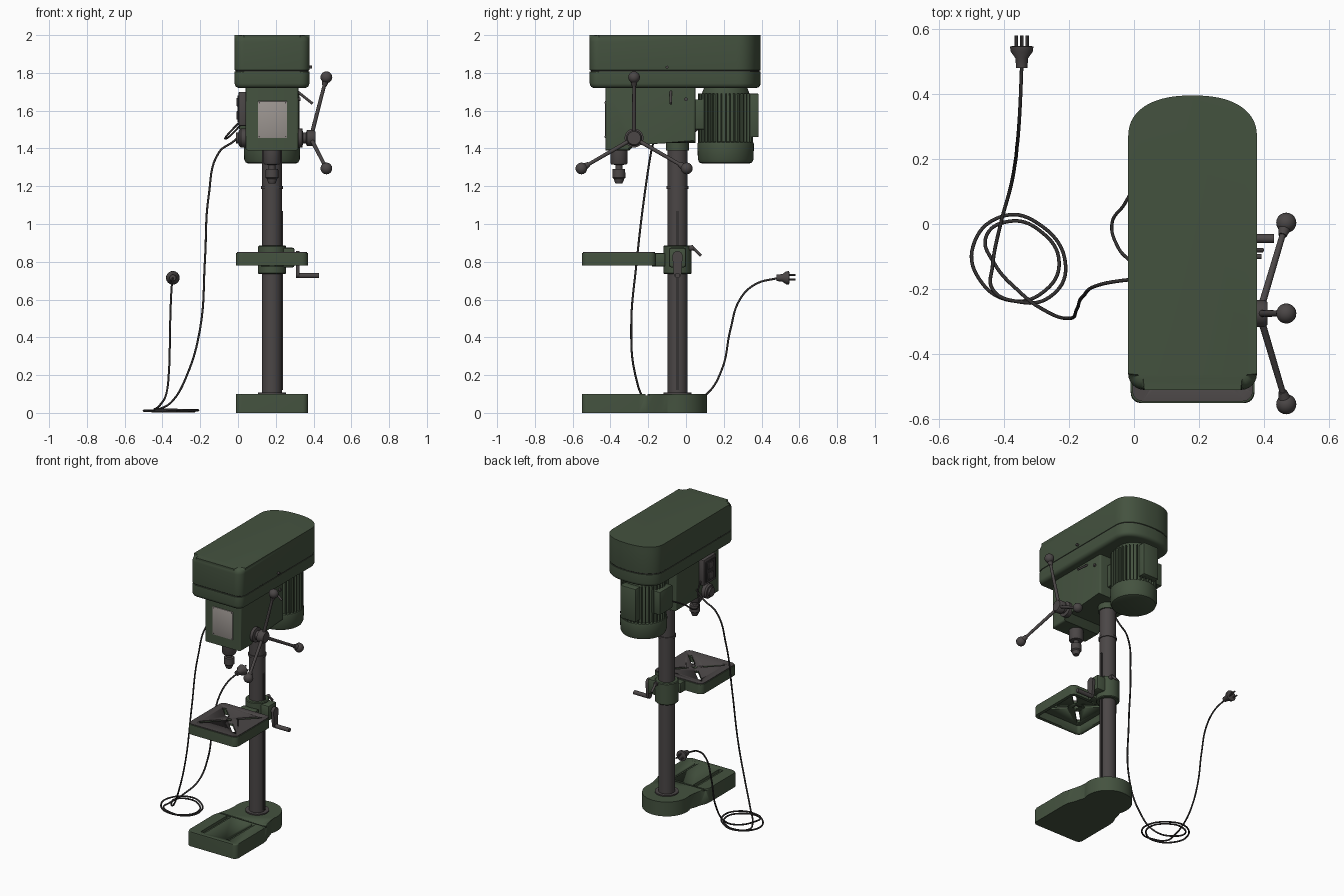
import bpy, bmesh
from math import sin, cos, pi, radians
from mathutils import Vector, Matrix

if "Cube" in bpy.data.objects:
    bpy.data.objects.remove(bpy.data.objects["Cube"])


def material(name, rgb):
    m = bpy.data.materials.new(name)
    m.use_nodes = True
    m.diffuse_color = (*rgb, 1)
    bsdf = m.node_tree.nodes["Principled BSDF"]
    bsdf.inputs["Base Color"].default_value = (*rgb, 1)
    bsdf.inputs["Roughness"].default_value = 0.6
    return m


GREEN = material("dark green paint", (.058, .085, .05))
GREY = material("dark grey metal", (.07, .062, .062))
PALE = material("pale plate", (.33, .3, .28))
BLACK = material("black cable", (.035, .032, .032))
CX, COL = .18, -.045          # column axis


def add(name, bm, mat):
    bmesh.ops.recalc_face_normals(bm, faces=bm.faces)
    me = bpy.data.meshes.new(name)
    bm.to_mesh(me)
    bm.free()
    me.materials.append(mat)
    me.shade_smooth()
    me.set_sharp_from_angle(angle=radians(35))
    ob = bpy.data.objects.new(name, me)
    bpy.context.scene.collection.objects.link(ob)
    return ob


def prism(name, outline, z0, z1, mat, top=0, bottom=0, matrix=None):
    """Extrude a flat outline, with optional rounded top and bottom rims."""
    bm = bmesh.new()
    lo = [bm.verts.new((x, y, z0)) for x, y in outline]
    hi = [bm.verts.new((x, y, z1)) for x, y in outline]
    caps = [(bm.faces.new(hi), top), (bm.faces.new(lo[::-1]), bottom)]
    n = len(lo)
    for i in range(n):
        j = (i + 1) % n
        bm.faces.new((lo[i], lo[j], hi[j], hi[i]))
    for face, size in caps:
        if size:
            bmesh.ops.bevel(bm, geom=list(face.edges), offset=size, segments=4,
                            profile=.5, affect='EDGES')
    if matrix:
        bm.transform(matrix)
    return add(name, bm, mat)


def arc(cx, cy, r, a0, a1, n=6):
    return [(cx + r * cos(radians(a0 + (a1 - a0) * i / n)),
             cy + r * sin(radians(a0 + (a1 - a0) * i / n))) for i in range(n + 1)]


def rounded(x0, x1, y0, y1, r):
    return (arc(x1 - r, y0 + r, r, -90, 0) + arc(x1 - r, y1 - r, r, 0, 90)
            + arc(x0 + r, y1 - r, r, 90, 180) + arc(x0 + r, y0 + r, r, 180, 270))


def box(name, x0, x1, y0, y1, z0, z1, mat, bevel=.006):
    bm = bmesh.new()
    bmesh.ops.create_cube(bm, size=1)
    bm.transform(Matrix.Translation(((x0 + x1) / 2, (y0 + y1) / 2, (z0 + z1) / 2))
                 @ Matrix.Diagonal((x1 - x0, y1 - y0, z1 - z0, 1)))
    if bevel:
        bmesh.ops.bevel(bm, geom=bm.edges[:], offset=bevel, segments=2,
                        profile=.5, affect='EDGES')
    return add(name, bm, mat)


def lathe(name, origin, axis, profile, mat, n=32):
    """Turn (radius, distance) pairs about an axis, closed at both ends."""
    bm = bmesh.new()
    rings = [[bm.verts.new((r * cos(2 * pi * i / n), r * sin(2 * pi * i / n), t))
              for i in range(n)] for r, t in profile]
    for a, b in zip(rings, rings[1:]):
        for i in range(n):
            j = (i + 1) % n
            bm.faces.new((a[i], a[j], b[j], b[i]))
    bm.faces.new(rings[0][::-1])
    bm.faces.new(rings[-1])
    turn = Vector(axis).to_track_quat('Z', 'Y').to_matrix().to_4x4()
    bm.transform(Matrix.Translation(origin) @ turn)
    return add(name, bm, mat)


def rod(name, p, q, r, mat, r2=None, n=20):
    d = Vector(q) - Vector(p)
    return lathe(name, p, d, [(r, 0), (r2 or r, d.length)], mat, n)


def ball(name, p, r, mat):
    bm = bmesh.new()
    bmesh.ops.create_uvsphere(bm, u_segments=20, v_segments=12, radius=r)
    bm.transform(Matrix.Translation(p))
    return add(name, bm, mat)


def cable(name, points, r):
    cu = bpy.data.curves.new(name, 'CURVE')
    cu.dimensions = '3D'
    cu.bevel_depth, cu.bevel_resolution, cu.resolution_u = r, 2, 8
    cu.use_fill_caps = True
    sp = cu.splines.new('BEZIER')
    sp.bezier_points.add(len(points) - 1)
    for b, p in zip(sp.bezier_points, points):
        b.co = p
        b.handle_left_type = b.handle_right_type = 'AUTO'
    cu.materials.append(BLACK)
    ob = bpy.data.objects.new(name, cu)
    bpy.context.scene.collection.objects.link(ob)


def cut(target, cutters):
    for c in cutters:
        m = target.modifiers.new("cut", 'BOOLEAN')
        m.operation, m.object, m.solver = 'DIFFERENCE', c, 'EXACT'
    bpy.context.view_layer.update()
    done = target.evaluated_get(bpy.context.evaluated_depsgraph_get())
    me = bpy.data.meshes.new_from_object(done)
    target.modifiers.clear()
    target.data = me


def discard(objects):
    for o in objects:
        bpy.data.objects.remove(o)


# Base: square front blending into a round foot, with two long slots
half = (arc(.16, -.52, .03, -90, 0) + [(.19, -.25), (.185, -.21), (.168, -.17), (.158, -.13)]
        + arc(0, COL, .156, -20, 90, 12))
outline = [(CX + x, y) for x, y in half] + [(CX - x, y) for x, y in half[-2::-1]]
base = prism("base", outline, 0, .1, GREEN, top=.008)
slots = [box("slot_cutter", CX + s * .095 - .016, CX + s * .095 + .016, -.51, -.22, .08, .15,
             GREEN, 0) for s in (-1, 1)]
slots.append(box("step_cutter", -.1, .5, -.215, -.205, .092, .15, GREEN, 0))
cut(base, slots)
discard(slots)

# Column, collars and rack
rod("column", (CX, COL, .09), (CX, COL, 1.45), .052, GREY, n=40)
rod("column_foot_ring", (CX, COL, .09), (CX, COL, .108), .075, GREY, n=40)
rod("column_ring", (CX, COL, 1.185), (CX, COL, 1.2), .058, GREY, n=40)
rod("column_socket", (CX, COL, 1.39), (CX, COL, 1.46), .06, GREEN, n=40)
box("rack", .22, .238, COL - .009, COL + .009, .12, 1.07, BLACK, 0)

# Table: hollow tray with a grey top, diagonal slots and a centre hole
table = prism("table", rounded(-.01, .37, -.55, -.16, .035), .78, .847, GREEN, top=.004)
table_top = prism("table_top", rounded(-.005, .365, -.545, -.165, .032), .843, .852, GREY)
TY = -.355
hollow = prism("hollow_cutter", rounded(.012, .348, -.528, -.182, .02), .7, .832, GREEN)
cuts = [rod("hole_cutter", (CX, TY, .7), (CX, TY, .9), .016, GREY)]
for k in range(4):
    turn = Matrix.Translation((CX, TY, 0)) @ Matrix.Rotation(pi / 4 + k * pi / 2, 4, 'Z')
    cuts.append(prism("slot_cutter", rounded(.05, .19, -.012, .012, .011), .7, .9, GREY,
                      matrix=turn))
cut(table, [hollow] + cuts)
cut(table_top, cuts)
discard([hollow] + cuts)

# Table bracket, arm, crank and clamp lever
lathe("bracket", (CX, COL, .735), (0, 0, 1),
      [(.07, 0), (.075, .005), (.075, .145), (.07, .15)], GREEN)
rod("table_arm", (CX, -.18, .81), (CX, COL, .81), .036, GREEN)
box("arm_block", CX - .06, CX + .06, -.165, -.11, .775, .845, GREEN)
box("gear_box", .2, .30, COL - .045, COL + .045, .77, .875, GREEN, .012)
rod("crank_shaft", (.29, COL, .83), (.325, COL, .83), .02, GREY)
stand = Matrix.Translation((.307, COL, 0)) @ Matrix(
    ((0, 0, 1, 0), (1, 0, 0, 0), (0, 1, 0, 0), (0, 0, 0, 1)))
prism("crank_arm", arc(0, .83, .027, 0, 180, 8) + arc(0, .735, .02, 180, 360, 8), 0, .018,
      GREY, matrix=stand)
rod("crank_handle", (.32, COL, .727), (.43, COL, .727), .014, GREY)
rod("clamp_bolt", (.21, .01, .87), (.21, .04, .875), .014, GREY)
rod("clamp_lever", (.21, .03, .88), (.21, .08, .832), .008, GREY)

# Head casting: side profile extruded across, with a front plate
side = [(-.425, 1.39), (-.3, 1.39), (-.26, 1.43), (.05, 1.43), (.05, 1.74), (-.425, 1.74)]
across = Matrix(((0, 0, 1, 0), (1, 0, 0, 0), (0, 1, 0, 0), (0, 0, 0, 1)))
prism("head", side, .04, .32, GREEN, .012, .012, across)
box("front_plate", .105, .26, -.43, -.42, 1.455, 1.65, PALE, .002)
for x in (.113, .252):
    for z in (1.463, 1.642):
        rod("plate_screw", (x, -.432, z), (x, -.42, z), .004, GREY, n=8)

# Belt cover in two halves with a seam
hw = .198
cover = (arc(CX + hw - .05, -.46, .05, -90, 0)
         + [(CX + hw * cos(a) ** .85, .265 + .13 * sin(a) ** .85)
            for a in [pi / 2 * i / 14 for i in range(14)]])
cover = cover + [(CX, .395)] + [(2 * CX - x, y) for x, y in cover[::-1]]
prism("belt_cover_lower", cover, 1.72, 1.807, GREEN, .004, .025)
prism("belt_cover_seam", [(CX + (x - CX) * .98, y * .985) for x, y in cover], 1.8, 1.82, BLACK)
prism("belt_cover_upper", cover, 1.813, 2, GREEN, .035, .004)
rod("cover_latch", (.37, -.1, 1.83), (.392, -.1, 1.83), .008, GREY)

# Quill and chuck
lathe("chuck", (CX, -.355, 1.4), (0, 0, -1),
      [(.046, 0), (.046, .075), (.04, .085), (.018, .087), (.018, .108), (.033, .11),
       (.034, .155), (.026, .162), (.026, .168), (.018, .186)], GREY, 24)

# Feed hub with three spokes and ball ends
HY, HZ = -.275, 1.455
lathe("feed_hub", (.31, HY, HZ), (1, 0, 0),
      [(.05, 0), (.05, .03), (.03, .034), (.03, .05), (.042, .055), (.042, .09), (.035, .1)],
      GREY)
for k in range(3):
    a = pi / 2 + k * 2 * pi / 3
    end = Vector((.468, HY + .322 * cos(a), HZ + .322 * sin(a)))
    root = Vector((.385, HY, HZ))
    rod("feed_spoke", root, end, .011, GREY, .009)
    rod("feed_knob_neck", root.lerp(end, .86), end, .013, GREY, .024)
    ball("feed_knob", end, .031, GREY)

# Belt tension lever and side screws
rod("tension_lever", (.31, -.08, 1.705), (.395, -.08, 1.637), .007, GREY)
rod("side_screw", (.31, 0, 1.66), (.33, 0, 1.66), .01, GREY, n=12)

# Return spring housing and switch box on the other side
lathe("spring_housing", (.05, HY, HZ), (-1, 0, 0),
      [(.05, 0), (.05, .035), (.042, .045), (.03, .047), (.03, .06)], GREY)
box("switch_box", .002, .05, -.34, -.2, 1.52, 1.7, GREY, .008)
box("switch_face", -.003, .004, -.32, -.22, 1.54, 1.68, BLACK, .001)
for z in (1.575, 1.645):
    box("switch_button", -.008, 0, -.3, -.24, z - .022, z + .022, GREY, .003)

# Motor: finned barrel, end cap, mount and terminal box
MY = .21
lathe("motor_barrel", (CX, MY, 1.42), (0, 0, 1), [(.13, 0), (.13, .26), (.115, .3)], GREEN, 40)
lathe("motor_cap", (CX, MY, 1.32), (0, 0, 1),
      [(.125, 0), (.14, .006), (.147, .022), (.15, .1), (.147, .112), (.128, .116)], GREEN, 40)
for k in range(36):
    turn = Matrix.Translation((CX, MY, 0)) @ Matrix.Rotation(2 * pi * k / 36, 4, 'Z')
    prism("motor_fin", [(.12, -.004), (.146, -.003), (.146, .003), (.12, .004)], 1.43, 1.69,
          GREEN, matrix=turn)
box("motor_mount", .1, .26, .03, .11, 1.5, 1.66, GREEN)
box("motor_back_pad", .12, .24, .33, .385, 1.46, 1.69, GREEN)
box("terminal_box", .005, .08, .14, .28, 1.5, 1.66, GREEN)

# Cables and plug
cable("motor_cable", [(.02, .15, 1.55), (-.03, .06, 1.5), (-.068, 0, 1.455),
                      (-.05, -.07, 1.46), (0, -.13, 1.51), (.03, -.21, 1.55)], .005)
cable("power_cable", [
    (.04, -.17, 1.5), (-.02, -.172, 1.44), (-.1, -.185, 1.38), (-.155, -.22, 1.15),
    (-.175, -.26, .81), (-.2, -.29, .45), (-.27, -.268, .2), (-.35, -.21, .06),
    (-.43, -.12, .015), (-.455, -.04, .008), (-.385, .008, .008), (-.29, -.02, .008),
    (-.23, -.12, .008), (-.28, -.21, .008), (-.38, -.235, .01), (-.475, -.17, .01),
    (-.495, -.07, .012), (-.41, .022, .014), (-.3, .005, .014), (-.21, -.13, .014),
    (-.26, -.225, .014), (-.36, -.238, .018), (-.435, -.2, .02), (-.435, -.13, .022),
    (-.41, 0, .045), (-.38, .11, .1), (-.365, .19, .23), (-.36, .235, .44),
    (-.355, .285, .6), (-.35, .365, .68), (-.345, .49, .715)], .0055)
lathe("plug", (-.345, .48, .715), (0, 1, 0),
      [(.017, 0), (.02, .03), (.034, .05), (.036, .065), (.03, .067)], GREY)
for dx, dz in ((-.017, -.008), (.017, -.008), (0, .015)):
    rod("plug_prong", (-.345 + dx, .54, .715 + dz), (-.345 + dx, .58, .715 + dz), .005, GREY, n=8)
